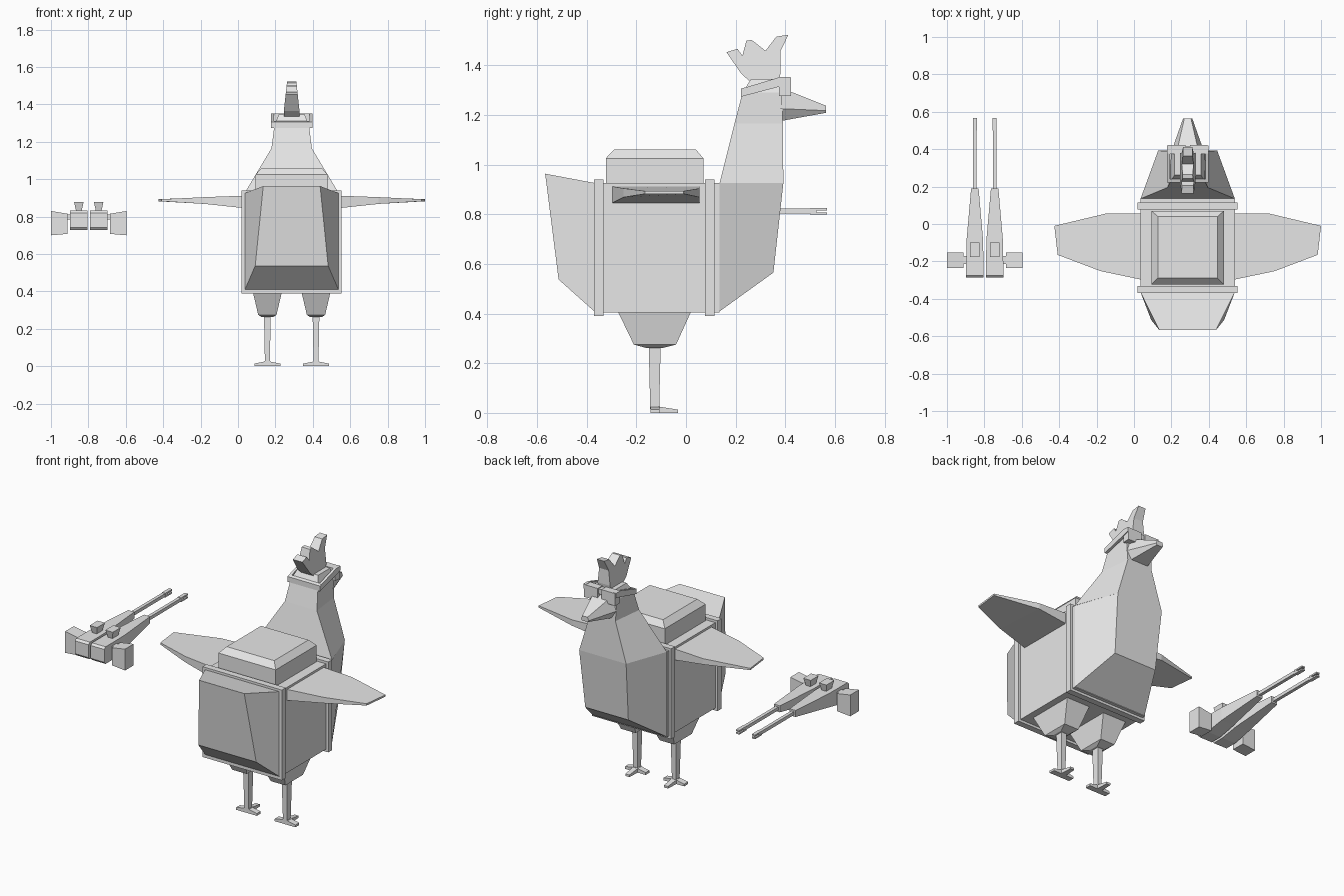
import bpy, bmesh

if "Cube" in bpy.data.objects:
    bpy.data.objects.remove(bpy.data.objects["Cube"])

CX = 0.287    # mid-plane of the bird
GX = -0.798   # mid-plane of the twin guns

grey = bpy.data.materials.new("light_grey")
grey.diffuse_color = (0.8, 0.8, 0.8, 1)
grey.use_nodes = True
grey.node_tree.nodes["Principled BSDF"].inputs["Base Color"].default_value = grey.diffuse_color


def finish(name, bm):
    bmesh.ops.recalc_face_normals(bm, faces=bm.faces)
    me = bpy.data.meshes.new(name)
    bm.to_mesh(me)
    bm.free()
    me.materials.append(grey)
    ob = bpy.data.objects.new(name, me)
    bpy.context.collection.objects.link(ob)
    return ob


def loft(name, rings):
    """Skin a list of equal-length point rings and cap both ends."""
    bm = bmesh.new()
    rows = [[bm.verts.new(p) for p in r] for r in rings]
    n = len(rows[0])
    for a, b in zip(rows, rows[1:]):
        for i in range(n):
            j = (i + 1) % n
            bm.faces.new((a[i], a[j], b[j], b[i]))
    bm.faces.new(rows[0])
    bm.faces.new(rows[-1])
    return finish(name, bm)


def rz(x, y0, y1, z, x1=None):
    """Horizontal ring: half width x at y0, x1 at y1, around the bird's mid-plane."""
    x1 = x if x1 is None else x1
    return [(CX - x, y0, z), (CX + x, y0, z), (CX + x1, y1, z), (CX - x1, y1, z)]


def ry(cx, w, y, z0, z1, w1=None):
    """Upright ring at y: half width w at z0, w1 at z1."""
    w1 = w if w1 is None else w1
    return [(cx - w, y, z0), (cx + w, y, z0), (cx + w1, y, z1), (cx - w1, y, z1)]


def rect(cx, cy, hx, hy, z):
    return [(cx - hx, cy - hy, z), (cx + hx, cy - hy, z), (cx + hx, cy + hy, z), (cx - hx, cy + hy, z)]


def box(name, x0, x1, y0, y1, z0, z1):
    c, w = (x0 + x1) / 2, (x1 - x0) / 2
    return loft(name, [ry(c, w, y0, z0, z1), ry(c, w, y1, z0, z1)])


def prism(name, prof, x0, x1):
    """Side profile (y, z) extruded along x."""
    return loft(name, [[(x, y, z) for y, z in prof] for x in (x0, x1)])


# Body crate, its two raised frames and the roof hatch
box("body", CX - 0.252, CX + 0.252, -0.37, 0.135, 0.405, 0.925)
for nm, y in (("rear_frame", -0.37), ("front_frame", 0.077)):
    box(nm, CX - 0.267, CX + 0.267, y, y + 0.038, 0.39, 0.94)
loft("roof_hatch", [rz(0.193, -0.323, 0.07, 0.92), rz(0.193, -0.323, 0.07, 1.025),
                    rz(0.16, -0.29, 0.04, 1.06)])


def bulge(name, y, top, low):
    """Faceted end of the body: back rectangle joined to a sloping panel."""
    back = ry(CX, 0.252, y, 0.405, 0.925)
    panel = [(CX + s * w, py, z) for (w, py, z), s in
             ((low, -1), (low, 1), (top, 1), (top, -1))]
    return loft(name, [back, panel])


bulge("tail", -0.365, (0.152, -0.567, 0.963), (0.195, -0.513, 0.537))
bulge("chest", 0.13, (0.158, 0.392, 0.925), (0.145, 0.352, 0.565))

# Neck and head
loft("neck_and_head", [rz(0.252, 0.135, 0.392, 0.925, 0.158), rz(0.108, 0.195, 0.39, 1.165, 0.085),
                       rz(0.092, 0.228, 0.385, 1.29, 0.09), rz(0.07, 0.262, 0.375, 1.345)])

# Beak, upper and lower halves
loft("upper_beak", [ry(CX, 0.09, 0.38, 1.225, 1.31, 0.06), ry(CX, 0.025, 0.563, 1.217, 1.237, 0.018)])
loft("lower_beak", [ry(CX, 0.06, 0.38, 1.175, 1.225, 0.09), ry(CX, 0.02, 0.563, 1.208, 1.217, 0.025)])

# Comb: thickness tapers towards the tips
comb = [(0.257, 1.335), (0.375, 1.335), (0.38, 1.365), (0.38, 1.455), (0.412, 1.522), (0.364, 1.515),
        (0.32, 1.458), (0.264, 1.502), (0.243, 1.498), (0.227, 1.438), (0.207, 1.466), (0.163, 1.452),
        (0.223, 1.365)]
loft("comb", [[(CX + s * (0.042 - 0.11 * max(0, z - 1.365)), y, z) for y, z in comb] for s in (-1, 1)])

# Goggles: tilted strap and two lenses
strap = [(0.222, 1.273), (0.222, 1.305), (0.378, 1.352), (0.42, 1.352), (0.42, 1.325)]
for s, side in ((-1, "left"), (1, "right")):
    prism("strap_" + side, strap, CX + s * 0.094, CX + s * 0.11)
    x0, x1 = sorted((CX + s * 0.012, CX + s * 0.105))
    box("lens_" + side, x0, x1, 0.375, 0.422, 1.275, 1.35)
prism("strap_back", [(0.222, 1.273), (0.222, 1.305), (0.24, 1.311), (0.24, 1.279)], CX - 0.105, CX + 0.105)
box("goggle_bridge", CX - 0.02, CX + 0.02, 0.38, 0.415, 1.315, 1.345)

# Wings, legs and feet, mirrored around the bird's mid-plane
for s, side in ((-1, "left"), (1, "right")):
    def wing_ring(xf, xb, y0, y1, z0, z1):
        return [(CX + s * xb, y0, z0), (CX + s * xf, y1, z0), (CX + s * xf, y1, z1), (CX + s * xb, y0, z1)]
    loft("wing_" + side, [wing_ring(0.25, 0.25, -0.297, 0.055, 0.845, 0.912),
                          wing_ring(0.44, 0.465, -0.252, 0.055, 0.868, 0.904),
                          wing_ring(0.713, 0.695, -0.165, -0.01, 0.882, 0.893)])
    x = CX + s * 0.13
    loft("thigh_" + side, [rect(x, -0.127, 0.083, 0.153, 0.42), rect(x, -0.125, 0.049, 0.085, 0.275),
                           rect(x, -0.127, 0.03, 0.035, 0.262)])
    loft("shin_" + side, [rect(x, -0.126, 0.018, 0.024, 0.27), rect(x, -0.126, 0.013, 0.018, 0.015)])
    for t in (-1, 1):
        loft("side_toe_" + side, [[(x + t * d, y, z) for y, z in
                                   ((-0.143, 0), (-0.107, 0), (-0.107, h), (-0.143, h))]
                                  for d, h in ((0, 0.028), (0.07, 0.014))])
    loft("front_toe_" + side, [ry(x, 0.017, -0.143, 0, 0.028), ry(x, 0.017, -0.107, 0, 0.025),
                               ry(x, 0.013, -0.032, 0, 0.013)])

# Twin guns
for s, side in ((-1, "left"), (1, "right")):
    g = GX + s * 0.053
    loft("gun_body_" + side, [ry(g, 0.046, -0.287, 0.742, 0.82), ry(g, 0.046, -0.275, 0.728, 0.832),
                              ry(g, 0.046, -0.2, 0.728, 0.832), ry(g, 0.044, -0.085, 0.75, 0.832),
                              ry(g, 0.02, 0.19, 0.792, 0.832)])
    box("barrel_" + side, g - 0.01, g + 0.01, 0.18, 0.525, 0.802, 0.822)
    # Forked muzzle
    for z in (0.798, 0.815):
        box("muzzle_prong_" + side, g - 0.011, g + 0.011, 0.5, 0.567, z, z + 0.009)
    loft("sight_" + side, [rect(g, -0.138, 0.014, 0.025, 0.825), rect(g, -0.138, 0.025, 0.038, 0.877)])
    # Side pod with sloping outer top and its short mount
    a, b = GX + s * 0.113, GX + s * 0.202
    loft("pod_" + side, [[(p, y, z) for p, z in ((a, 0.708), (b, 0.7), (b, 0.83), (a, 0.815))]
                         for y in (-0.235, -0.152)])
    x0, x1 = sorted((GX + s * 0.09, a))
    box("pod_mount_" + side, x0, x1, -0.215, -0.17, 0.785, 0.812)
